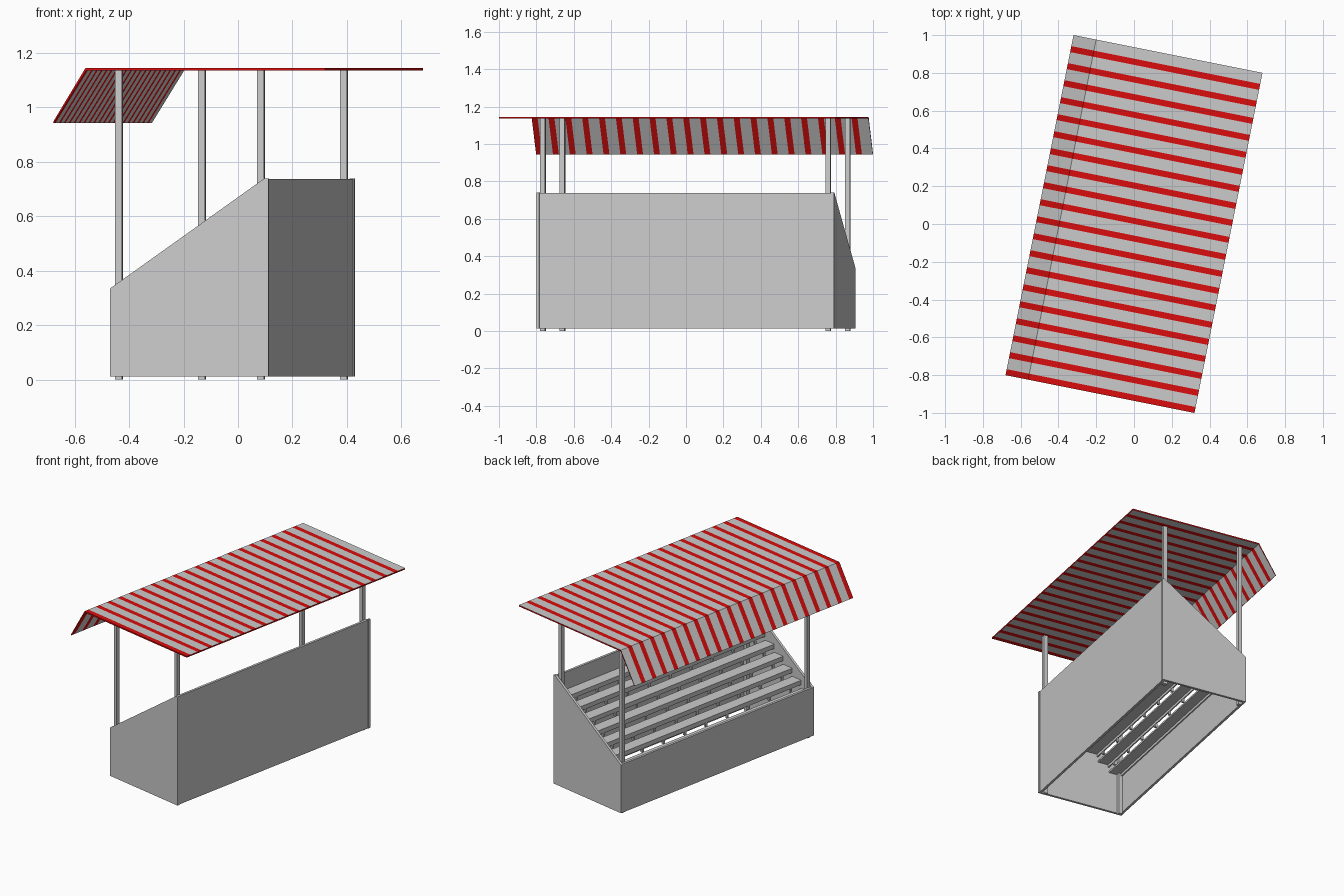
import bpy, bmesh, math
from mathutils import Matrix

if "Cube" in bpy.data.objects:
    bpy.data.objects.remove(bpy.data.objects["Cube"])

# whole stall is turned about z; everything below is in the stall's own axes
TURN = Matrix.Rotation(-math.atan(0.2), 4, 'Z')


def material(name, rgb):
    m = bpy.data.materials.new(name)
    m.diffuse_color = (*rgb, 1)
    m.use_nodes = True
    m.node_tree.nodes["Principled BSDF"].inputs["Base Color"].default_value = m.diffuse_color
    return m


GREY = material("light grey", (0.6, 0.6, 0.6))
RED = material("red", (0.7, 0.004, 0.004))


def finish(name, bm, mats):
    bmesh.ops.recalc_face_normals(bm, faces=bm.faces)
    bm.transform(TURN)
    me = bpy.data.meshes.new(name)
    bm.to_mesh(me)
    bm.free()
    for m in mats:
        me.materials.append(m)
    ob = bpy.data.objects.new(name, me)
    bpy.context.collection.objects.link(ob)
    return ob


def add_box(bm, x0, x1, y0, y1, z0, z1):
    mat = Matrix.Translation(((x0 + x1) / 2, (y0 + y1) / 2, (z0 + z1) / 2)) @ \
        Matrix.Diagonal((x1 - x0, y1 - y0, z1 - z0, 1))
    bmesh.ops.create_cube(bm, size=1, matrix=mat)


def box(name, *dims):
    bm = bmesh.new()
    add_box(bm, *dims)
    finish(name, bm, [GREY])


def loft(bm, profile, stations):
    """Extrude an x/z profile through a list of y stations, capped."""
    rings = [[bm.verts.new((x, y, z)) for x, z in profile] for y in stations]
    n = len(profile)
    sides = []
    for k in range(len(rings) - 1):
        a, b = rings[k], rings[k + 1]
        for i in range(n):
            j = (i + 1) % n
            sides.append((bm.faces.new((a[i], a[j], b[j], b[i])), i, k))
    caps = [bm.faces.new(rings[0]), bm.faces.new(rings[-1])]
    return sides, caps


U0, U1, V0, V1 = -0.327, 0.266, -0.763, 0.859
T = 0.016

# sloping side panels
for name, y in (("left_side_panel", V0), ("right_side_panel", V1 - T)):
    bm = bmesh.new()
    loft(bm, [(U0, 0.012), (U1, 0.012), (U1, 0.74), (U1 - 0.014, 0.74), (U0, 0.335)], [y, y + T])
    finish(name, bm, [GREY])

# long panels between the sides
box("tall_panel", U1 - T - 0.004, U1 - 0.004, V0 + T, V1 - T, 0.012, 0.738)
box("low_panel", U0, U0 + T, V0 + T, V1 - T, 0.012, 0.337)

# four corner posts
for i, x in enumerate((-0.299, 0.233)):
    for j, y in enumerate((-0.733, 0.823)):
        box(f"post_{i}{j}", x - 0.0127, x + 0.0127, y - 0.0127, y + 0.0127, 0, 1.137)

# stepped display shelves with small spacer blocks in the gaps
COUNT, PITCH, RISE = 7, 0.079, 0.054
shelves, blocks = bmesh.new(), bmesh.new()
for i in range(COUNT):
    x, z = U0 + T + 0.001 + i * PITCH, 0.30 + i * RISE
    add_box(shelves, x, x + 0.078, V0 + T, V1 - T, z - 0.012, z)
    add_box(shelves, x, x + 0.008, V0 + T, V1 - T, z - 0.030, z - 0.012)
    if i:
        for k in range(9):
            y = V0 + 0.10 + k * 0.178
            add_box(blocks, x - 0.001, x + 0.012, y - 0.008, y + 0.008, z - RISE, z - 0.030)
finish("display_shelves", shelves, [GREY])
finish("shelf_spacers", blocks, [GREY])

# folded awning, striped along its length, with a red rim
N, HALF, STRIPE = 20, 0.918, 0.032
period = 2 * HALF / N
stations = []
for k in range(N):
    stations += [-HALF + k * period, -HALF + k * period + STRIPE]
stations.append(HALF)
profile = [(0.51, 1.145), (-0.388, 1.145), (-0.51, 0.945),
           (-0.506, 0.943), (-0.385, 1.136), (0.51, 1.136)]
bm = bmesh.new()
sides, caps = loft(bm, profile, stations)
for f, i, k in sides:
    f.material_index = 1 if k % 2 == 0 or i == 5 else 0
for f in caps:
    f.material_index = 1
finish("striped_awning", bm, [GREY, RED])
